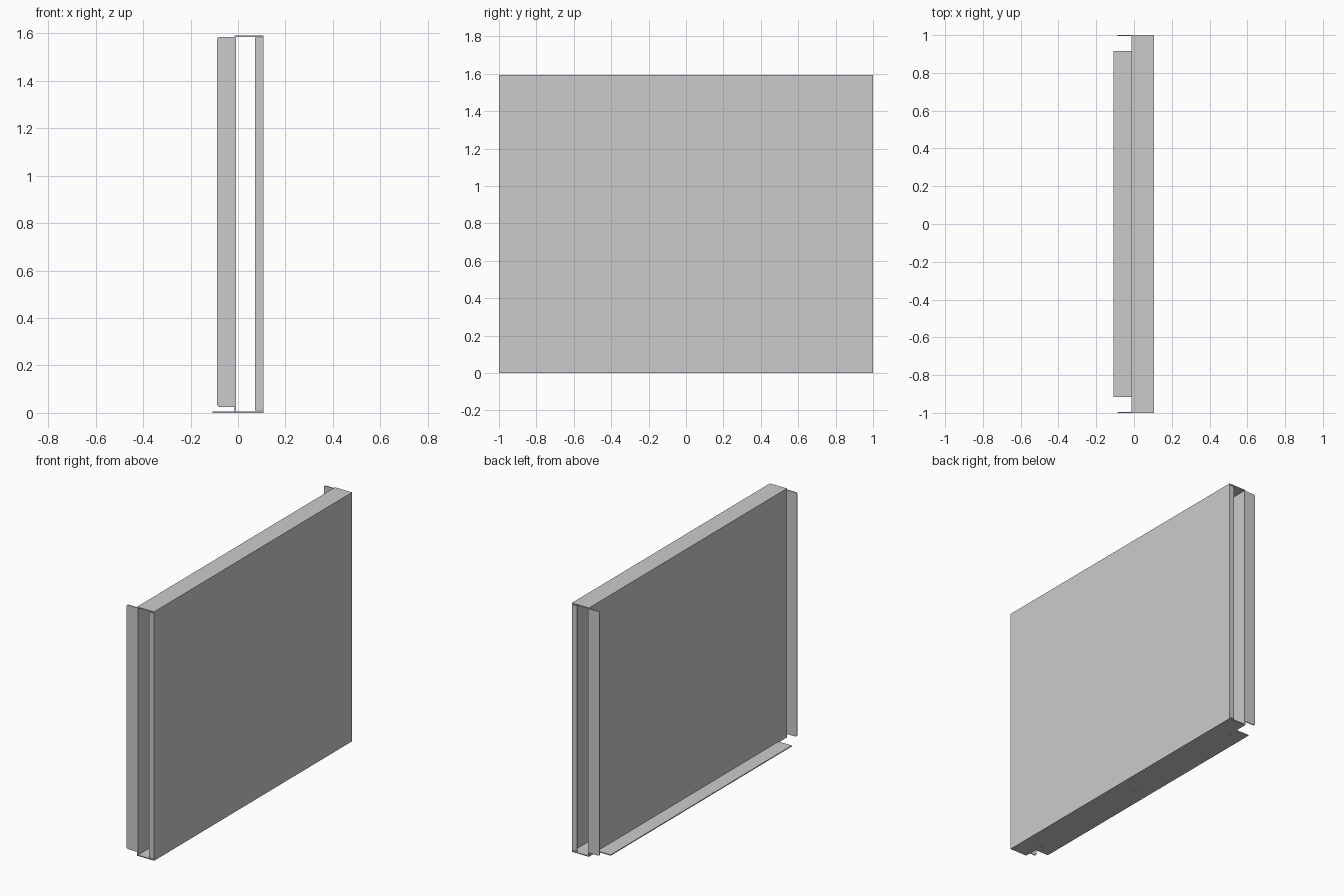
import bpy
from mathutils import Vector

cube = bpy.data.objects.get("Cube")
if cube:
    bpy.data.objects.remove(cube, do_unlink=True)

T = 0.006          # sheet thickness
H = 1.592          # overall height
OUT = 0.107        # outer face of the wide panel
IN = -0.014        # outer face of the opposite panel

metal = bpy.data.materials.new("grey sheet metal")
metal.use_nodes = True
grey = (0.6, 0.6, 0.6, 1)
metal.diffuse_color = grey
metal.node_tree.nodes["Principled BSDF"].inputs["Base Color"].default_value = grey


def plate(name, low, high):
    """Flat sheet filling the box between two corners."""
    low, high = Vector(low), Vector(high)
    bpy.ops.mesh.primitive_cube_add(size=1, location=(low + high) / 2)
    ob = bpy.context.object
    ob.name = name
    ob.scale = high - low
    bpy.ops.object.transform_apply(location=False, rotation=False, scale=True)
    ob.data.materials.append(metal)
    return ob


# Main folded shell
plate("outer_panel", (OUT - T, -1, 0), (OUT, 1, H))
plate("inner_panel", (IN, -1, T), (IN + T, 1, H - T))
plate("top_panel", (IN, -1, H - T), (OUT - T, 1, H))
bottom = plate("bottom_panel", (IN, -1, 0), (OUT - T, 1, T))
plate("bottom_flange", (-0.108, -0.915, 0), (IN, 0.915, T))

# Small slots along the underside
for y in (-0.86, 0, 0.86):
    cutter = plate("slot_cutter", (IN - 0.01, y - 0.015, -0.01), (IN + T, y + 0.015, T / 2))
    cutter.hide_render = True
    cut = bottom.modifiers.new("slot", "BOOLEAN")
    cut.operation = "DIFFERENCE"
    cut.object = cutter
    cut.solver = "EXACT"
    bpy.context.view_layer.objects.active = bottom
    bpy.ops.object.modifier_apply(modifier=cut.name)
    bpy.data.objects.remove(cutter, do_unlink=True)

# Return lips and mounting flanges on both open ends
for side, s in (("front", -1), ("back", 1)):
    y0, y1 = sorted((s * (1 - T), s))
    plate(side + "_return_lip", (0.072, y0, 0.01), (OUT - T, y1, H - 0.01))
    flange = plate(side + "_mounting_flange", (-0.088, y0, 0.025), (IN, y1, H - T))

    # Round the two free corners of the flange
    weights = flange.data.attributes.new("bevel_weight_edge", "FLOAT", "EDGE")
    for edge in flange.data.edges:
        a, b = (flange.data.vertices[i].co for i in edge.vertices)
        if abs(a.y - b.y) > T / 2 and a.x < 0:
            weights.data[edge.index].value = 1
    bevel = flange.modifiers.new("round_corners", "BEVEL")
    bevel.limit_method = "WEIGHT"
    bevel.width = 0.01
    bevel.segments = 3
